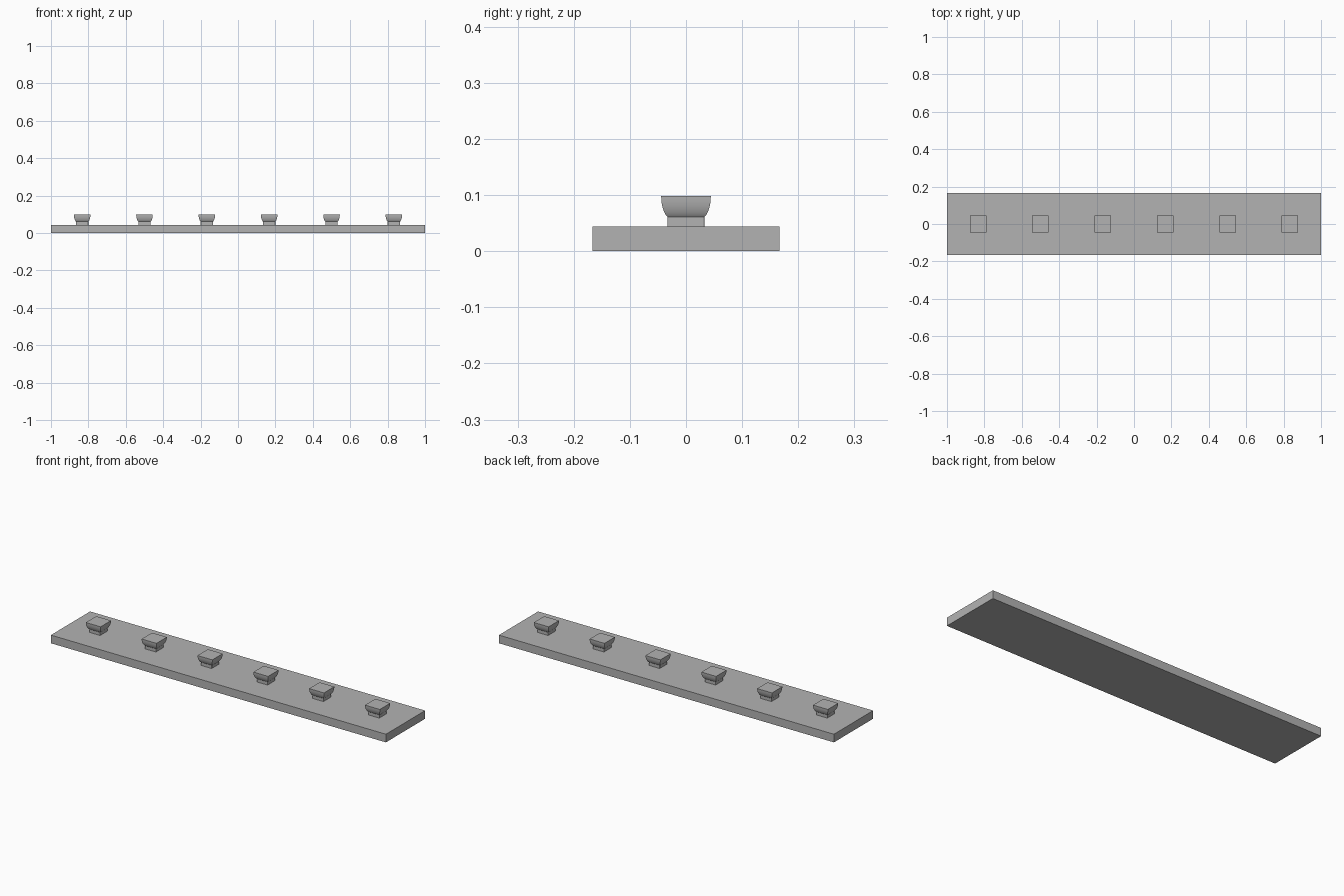
import bpy, bmesh

if "Cube" in bpy.data.objects:
    bpy.data.objects.remove(bpy.data.objects["Cube"], do_unlink=True)

grey = bpy.data.materials.new("plain grey")
grey.use_nodes = True
colour = (0.45, 0.45, 0.45, 1)
grey.diffuse_color = colour
grey.node_tree.nodes["Principled BSDF"].inputs["Base Color"].default_value = colour

LENGTH, DEPTH, THICK = 2.0, 0.334, 0.044
KNOBS = 6
SPACING = LENGTH / KNOBS


def finish(name, bm, location=(0, 0, 0)):
    bmesh.ops.recalc_face_normals(bm, faces=bm.faces)
    mesh = bpy.data.meshes.new(name)
    bm.to_mesh(mesh)
    bm.free()
    mesh.materials.append(grey)
    obj = bpy.data.objects.new(name, mesh)
    obj.location = location
    bpy.context.collection.objects.link(obj)
    return obj


def smooth(obj):
    bpy.ops.object.select_all(action='DESELECT')
    obj.select_set(True)
    bpy.context.view_layer.objects.active = obj
    bpy.ops.object.shade_smooth_by_angle(angle=0.6)


def box(name, size, location):
    bm = bmesh.new()
    bmesh.ops.create_cube(bm, size=1)
    bmesh.ops.scale(bm, vec=size, verts=bm.verts)
    return finish(name, bm, location)


def square_loft(name, profile, location):
    """Stack square rings of (half width, height) and skin them."""
    bm = bmesh.new()
    rings = [[bm.verts.new((sx * w, sy * w, z))
              for sx, sy in ((-1, -1), (1, -1), (1, 1), (-1, 1))]
             for w, z in profile]
    for low, high in zip(rings, rings[1:]):
        for i in range(4):
            j = (i + 1) % 4
            bm.faces.new((low[i], low[j], high[j], high[i]))
    bm.faces.new(rings[0][::-1])
    bm.faces.new(rings[-1])
    return finish(name, bm, location)


# Backing board
box("board", (LENGTH, DEPTH, THICK), (0, 0, THICK / 2))

# Square pegs: narrow neck under a head with curved, flaring sides
head = [(0.033, 0.061), (0.036, 0.0645), (0.0385, 0.069), (0.0405, 0.074),
        (0.042, 0.079), (0.0432, 0.085), (0.0439, 0.091), (0.0442, 0.098)]
for k in range(KNOBS):
    x = (k - (KNOBS - 1) / 2) * SPACING
    neck = box(f"peg_neck_{k + 1}", (0.066, 0.066, 0.019), (x, 0, 0.0525))
    # Slightly softened upright corners
    bevel = neck.modifiers.new("corner_bevel", 'BEVEL')
    bevel.width = 0.003
    bevel.segments = 3
    bevel.limit_method = 'WEIGHT'
    weights = neck.data.attributes.new("bevel_weight_edge", 'FLOAT', 'EDGE')
    for edge in neck.data.edges:
        a, b = (neck.data.vertices[v].co for v in edge.vertices)
        weights.data[edge.index].value = float(abs(a.z - b.z) > 0.01)
    smooth(neck)
    smooth(square_loft(f"peg_head_{k + 1}", head, (x, 0, 0)))
